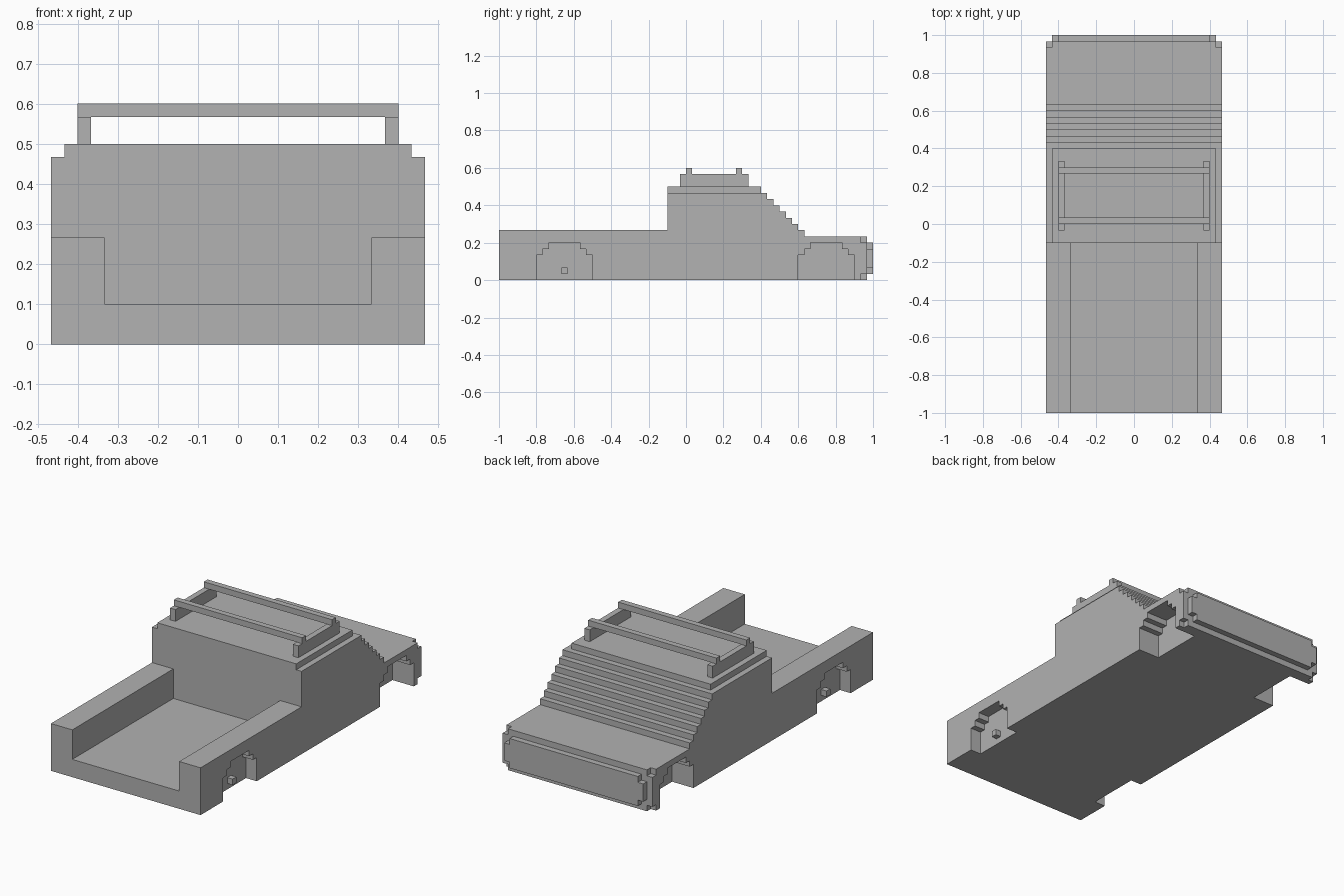
import bpy, bmesh
from mathutils import Vector

U = 1 / 30  # one block; all sizes below are in blocks

cube = bpy.data.objects.get("Cube")
if cube:
    bpy.data.objects.remove(cube, do_unlink=True)

grey = bpy.data.materials.new("plain grey")
grey.use_nodes = True
COLOUR = (0.445, 0.445, 0.445, 1)
grey.diffuse_color = COLOUR
grey.node_tree.nodes["Principled BSDF"].inputs["Base Color"].default_value = COLOUR


def prism(name, outline, start, depth):
    """Extrude a closed outline of 3D points along a depth vector."""
    bm = bmesh.new()
    face = bm.faces.new([bm.verts.new(Vector(p) * U) for p in outline])
    out = bmesh.ops.extrude_face_region(bm, geom=[face])
    moved = [v for v in out["geom"] if isinstance(v, bmesh.types.BMVert)]
    bmesh.ops.translate(bm, verts=moved, vec=Vector(depth) * U)
    bmesh.ops.translate(bm, verts=bm.verts, vec=Vector(start) * U)
    bmesh.ops.recalc_face_normals(bm, faces=bm.faces)
    mesh = bpy.data.meshes.new(name)
    bm.to_mesh(mesh)
    bm.free()
    mesh.materials.append(grey)
    obj = bpy.data.objects.new(name, mesh)
    bpy.context.collection.objects.link(obj)
    return obj


def side_prism(name, yz, x0, x1):
    return prism(name, [(0, y, z) for y, z in yz], (x0, 0, 0), (x1 - x0, 0, 0))


def box(name, x0, x1, y0, y1, z0, z1):
    return side_prism(name, [(y0, z0), (y1, z0), (y1, z1), (y0, z1)], x0, x1)


def cut(obj, cutter):
    """Subtract a helper shape, then discard it."""
    cutter.hide_render = True
    mod = obj.modifiers.new("cut", "BOOLEAN")
    mod.operation, mod.solver, mod.object = "DIFFERENCE", "EXACT", cutter
    bpy.context.view_layer.objects.active = obj
    bpy.ops.object.modifier_apply(modifier=mod.name)
    bpy.data.objects.remove(cutter, do_unlink=True)


# Body: side profile with the stepped slope down to the low deck
profile = [(-30, 0), (29, 0), (29, 7), (19, 7)]
for i in range(7):
    profile += [(19 - i, 8 + i), (18 - i, 8 + i)]
profile[-1] = (-3, 14)
profile += [(-3, 8), (-30, 8)]
body = side_prism("body", profile, -14, 14)

# Open cargo bed
cut(body, box("bed_cutter", -10, 10, -31, -3, 3, 10))

# Stepped wheel arches and clipped tail corners on both sides
arch = [(0, -1), (9, -1), (9, 4), (8, 4), (8, 5), (7, 5), (7, 6),
        (2, 6), (2, 5), (1, 5), (1, 4), (0, 4)]
for side in (-1, 1):
    for y, depth in ((-24, 2), (18, 4)):
        outline = [(y + a, z) for a, z in arch]
        cut(body, side_prism("arch_cutter", outline, side * (14 - depth), side * 15))
    for z in (-1, 6):
        cut(body, box("corner_cutter", side * 13, side * 15, 28, 30, z, z + 2))

# Cab roof
box("roof", -13, 13, -3, 12, 14, 15)

# End panel with notched corners
panel = [(-12, 1), (12, 1), (12, 2), (13, 2), (13, 5), (12, 5),
         (12, 6), (-12, 6), (-12, 5), (-13, 5), (-13, 2), (-12, 2)]
prism("end_panel", [(x, 0, z) for x, z in panel], (0, 29, 0), (0, 1, 0))

# Roof rack rails and wheel hubs
for side, label in ((1, "left"), (-1, "right")):
    box(label + "_rack_rail", side * 11, side * 12, -1, 10, 15, 17)
    box(label + "_hub", side * 12, side * 13, -20, -19, 1, 2)

# Rack crossbars
for label, y in (("front", 0), ("rear", 8)):
    box(label + "_rack_bar", -12, 12, y, y + 1, 17, 18)
